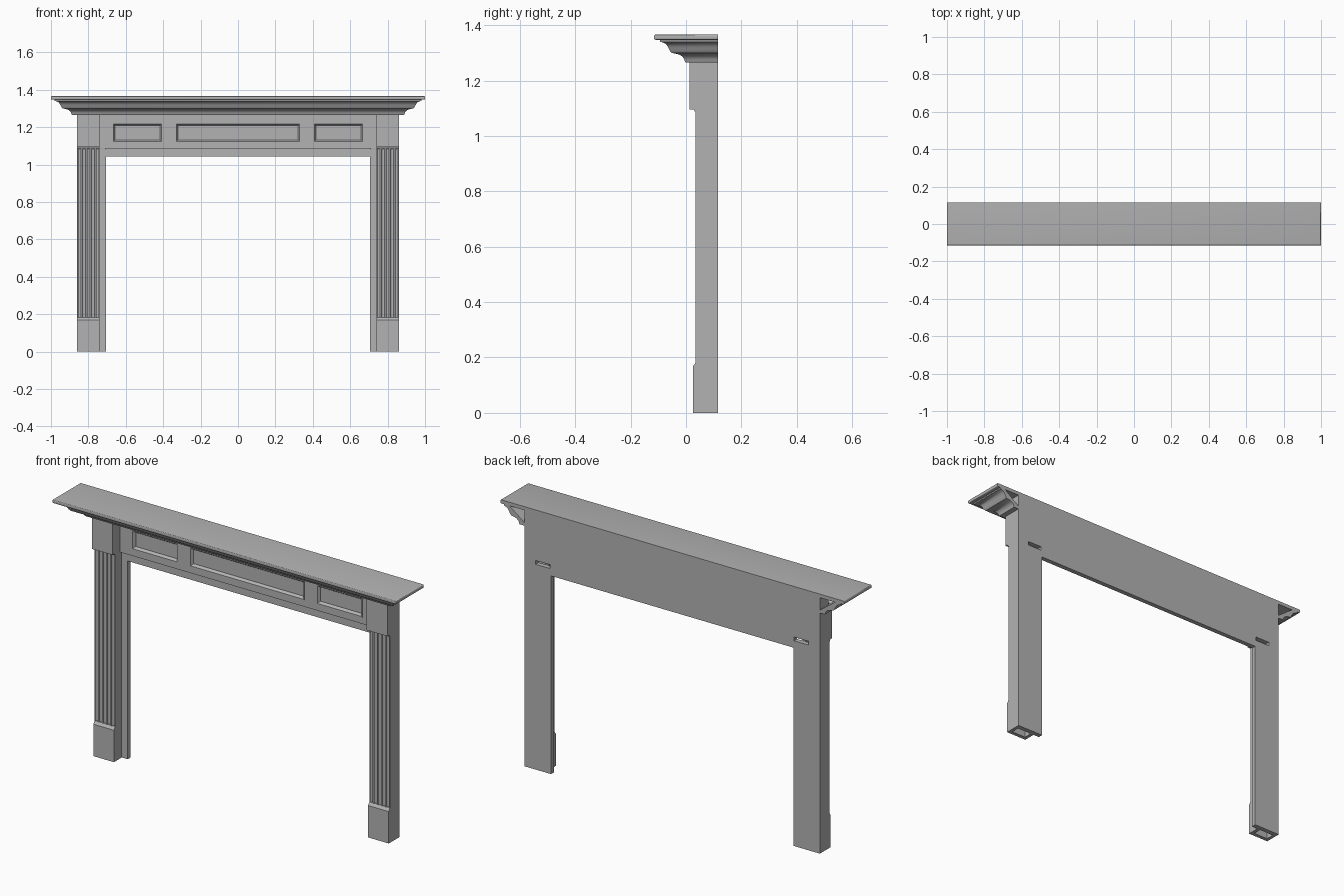
import bpy, bmesh, math

cube = bpy.data.objects.get("Cube")
if cube:
    bpy.data.objects.remove(cube, do_unlink=True)

paint = bpy.data.materials.new("grey_paint")
paint.use_nodes = True
GREY = (0.45, 0.45, 0.45, 1)
paint.diffuse_color = GREY
paint.node_tree.nodes["Principled BSDF"].inputs["Base Color"].default_value = GREY


def finish(name, bm):
    bmesh.ops.recalc_face_normals(bm, faces=bm.faces)
    mesh = bpy.data.meshes.new(name)
    bm.to_mesh(mesh)
    bm.free()
    mesh.materials.append(paint)
    obj = bpy.data.objects.new(name, mesh)
    bpy.context.collection.objects.link(obj)
    return obj


def prism(name, points, axis, lo, hi):
    """Extrude a flat outline along one axis."""
    place = {"x": lambda a, b, h: (h, a, b),
             "y": lambda a, b, h: (a, h, b),
             "z": lambda a, b, h: (a, b, h)}[axis]
    bm = bmesh.new()
    rings = [[bm.verts.new(place(a, b, h)) for a, b in points] for h in (lo, hi)]
    for ring in rings:
        bm.faces.new(ring)
    for i in range(len(points)):
        j = (i + 1) % len(points)
        bm.faces.new((rings[0][i], rings[0][j], rings[1][j], rings[1][i]))
    return finish(name, bm)


def box(name, x0, x1, y0, y1, z0, z1):
    return prism(name, [(x0, z0), (x1, z0), (x1, z1), (x0, z1)], "y", y0, y1)


def sweep(name, rings, closed):
    """Join matching cross-sections into a mitred moulding."""
    bm = bmesh.new()
    loops = [[bm.verts.new(p) for p in ring] for ring in rings]
    pairs = list(zip(loops, loops[1:]))
    if closed:
        pairs.append((loops[-1], loops[0]))
    else:
        bm.faces.new(loops[0])
        bm.faces.new(loops[-1])
    for a, b in pairs:
        for i in range(len(a)):
            j = (i + 1) % len(a)
            bm.faces.new((a[i], a[j], b[j], b[i]))
    return finish(name, bm)


def cut(obj, cutter):
    """Subtract the cutter, then discard it."""
    mod = obj.modifiers.new("cut", "BOOLEAN")
    mod.operation = "DIFFERENCE"
    mod.solver = "EXACT"
    mod.object = cutter
    cutter.hide_render = True
    bpy.context.view_layer.update()
    graph = bpy.context.evaluated_depsgraph_get()
    mesh = bpy.data.meshes.new_from_object(obj.evaluated_get(graph))
    obj.modifiers.clear()
    obj.data = mesh
    bpy.data.objects.remove(cutter, do_unlink=True)


def smooth(obj):
    bpy.ops.object.select_all(action="DESELECT")
    obj.select_set(True)
    bpy.context.view_layer.objects.active = obj
    bpy.ops.object.shade_smooth_by_angle(angle=math.radians(35))


BACK, BOARD, OUT, IN, JAMB = 0.115, 0.09, 0.86, 0.74, 0.705
CROWN, SHELF, OPENING, FRIEZE = 1.266, 1.347, 1.043, 1.085

# Backing board around the opening, with a slot behind each leg
backing = prism("backing_board", [
    (-OUT, 0), (-JAMB, 0), (-JAMB, OPENING), (JAMB, OPENING),
    (JAMB, 0), (OUT, 0), (OUT, SHELF), (-OUT, SHELF)], "y", BOARD, BACK)
for s in (-1, 1):
    x0, x1 = sorted((s * 0.71, s * 0.795))
    cut(backing, box("slot_cutter", x0, x1, 0.08, 0.13, 1.08, 1.1))

# Frieze board with three framed recessed panels
face = 0.077
frieze = box("frieze_board", -IN, IN, face, BOARD, FRIEZE, SHELF)
moulding = [(0, face - 0.002), (-0.004, face - 0.002), (-0.012, 0.087),
            (-0.012, BOARD), (0, BOARD)]
low, high = 1.12, 1.22
for side, x0, x1 in (("right", -0.67, -0.405), ("middle", -0.333, 0.333),
                     ("left", 0.405, 0.67)):
    cut(frieze, box("panel_cutter", x0, x1, 0.05, 0.1, low, high))
    corners = [(x0, low, -1, -1), (x1, low, 1, -1), (x1, high, 1, 1), (x0, high, -1, 1)]
    sweep(side + "_panel_moulding",
          [[(x + dx * o, y, z + dz * o) for o, y in moulding]
           for x, z, dx, dz in corners], True)

# Hollow pilaster legs
for s, side in ((-1, "right"), (1, "left")):
    x0, x1 = sorted((s * IN, s * OUT))
    front, wall = 0.045, 0.018
    box(side + "_leg_side_a", x0, x0 + wall, front, BOARD, 0, SHELF)
    box(side + "_leg_side_b", x1 - wall, x1, front, BOARD, 0, SHELF)
    prism(side + "_plinth", [(0.025, 0), (0.025, 0.168), (0.036, 0.183),
                             (front, 0.183), (front, 0)], "x", x0, x1)
    prism(side + "_capital", [(0.013, CROWN), (0.013, 1.095), (0.028, 1.095),
                              (0.032, 1.087), (0.038, 1.083), (front, 1.083),
                              (front, CROWN)], "x", x0, x1)
    # Fluted shaft
    flutes, radius, plane = 5, 0.008, 0.035
    outline = [(x1, front + 0.003), (x0, front + 0.003), (x0, plane)]
    for i in range(flutes):
        centre = x0 + (i + 0.5) * (x1 - x0) / flutes
        for k in range(9):
            a = math.pi * k / 8
            outline.append((centre - radius * math.cos(a), plane + radius * math.sin(a)))
    outline.append((x1, plane))
    smooth(prism(side + "_fluted_shaft", outline, "z", 0.175, 1.09))

# Crown moulding wrapped round the front and both ends
profile = [(-0.028, CROWN), (0, CROWN), (0.003, 1.271), (0.005, 1.278),
           (0.011, 1.286), (0.019, 1.292), (0.03, 1.296), (0.05, 1.3),
           (0.056, 1.307), (0.061, 1.317), (0.066, 1.326), (0.074, 1.334),
           (0.084, 1.338), (0.092, 1.34), (0.092, SHELF), (0.06, SHELF), (-0.028, 1.282)]
ex, ey = 0.888, -0.002
path = [(-ex, BACK, -1, 0), (-ex, ey, -1, -1), (ex, ey, 1, -1), (ex, BACK, 1, 0)]
smooth(sweep("crown_moulding", [[(x + dx * o, y + dy * o, z) for o, z in profile]
                                for x, y, dx, dy in path], False))

# Mantel shelf with a softened nose on the front and ends
shelf = box("mantel_shelf", -1, 1, -BACK, BACK, SHELF, 1.366)
bm = bmesh.new()
bm.from_mesh(shelf.data)
nose = [e for e in bm.edges
        if abs(e.verts[0].co.z - e.verts[1].co.z) < 0.001
        and (e.verts[0].co.y + e.verts[1].co.y) / 2 < 0.1]
bmesh.ops.bevel(bm, geom=nose, offset=0.005, segments=3, profile=0.5, affect="EDGES")
bm.to_mesh(shelf.data)
bm.free()
smooth(shelf)
